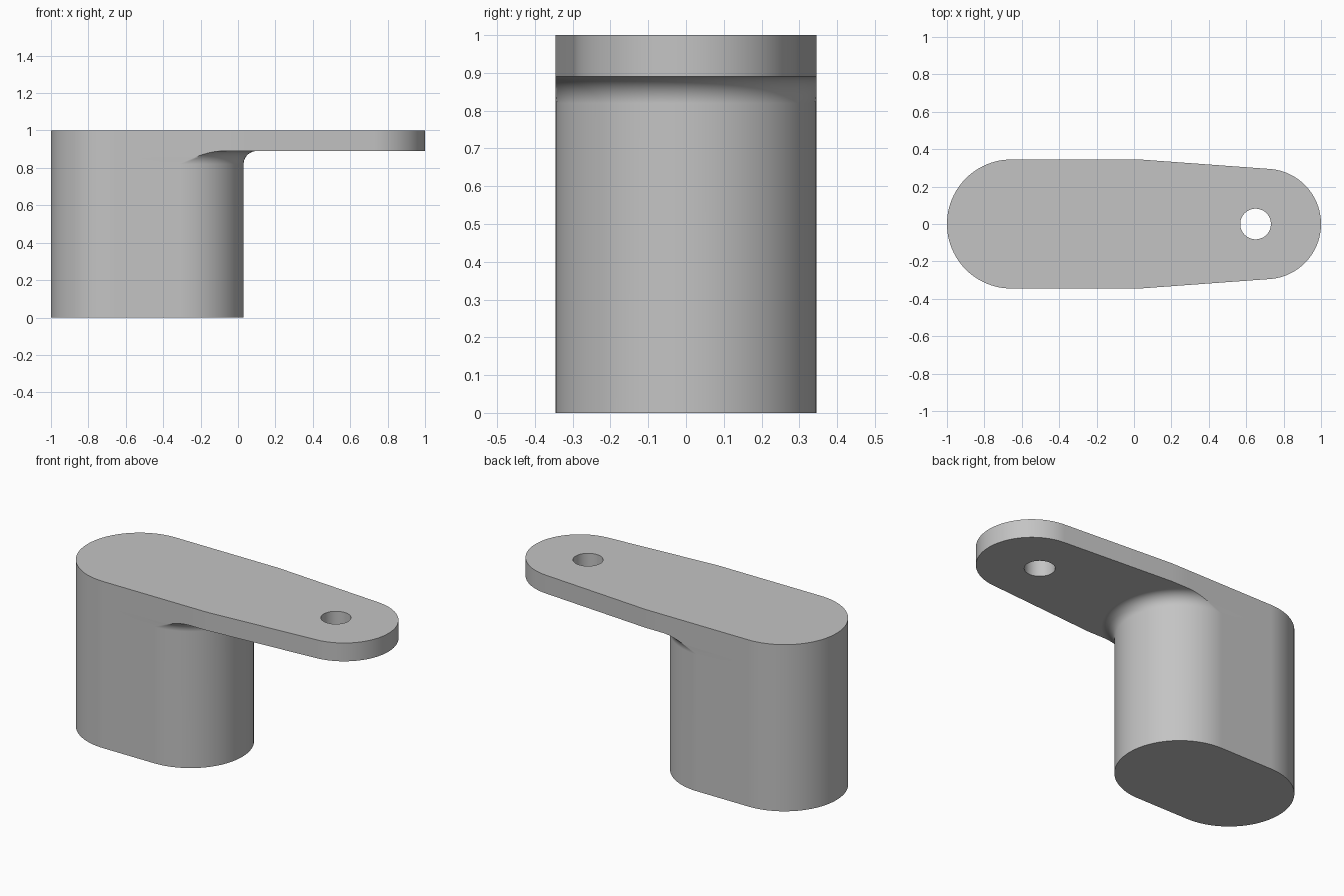
import bpy, bmesh
from math import pi, sin, cos, asin, radians

# Remove the default cube
cube = bpy.data.objects.get("Cube")
if cube:
    bpy.data.objects.remove(cube, do_unlink=True)

N = 24                      # segments per arc
R = 0.345                   # half width of the post
LEFT, RIGHT = -0.655, -0.315  # centres of the post's round ends
UNDER, TOP = 0.89, 1.0      # underside and top of the arm
FILLET = 0.07
TIP_X, TIP_R = 0.705, 0.295
HOLE_X, HOLE_R = 0.65, 0.082

bm = bmesh.new()


def arc(cx, r, start, end, z):
    """Row of vertices along an arc centred on the x axis."""
    angles = [start + (end - start) * i / N for i in range(N + 1)]
    return [bm.verts.new((cx + r * cos(a), r * sin(a), z)) for a in angles]


def post_ring(offset, z):
    """Half slot outline; the inner end grows but stays within the width."""
    r = R + offset
    return arc(LEFT, R, pi, pi / 2, z) + arc(RIGHT, r, asin(R / r), 0, z)


def bridge(lower, upper):
    for i in range(len(lower) - 1):
        bm.faces.new((lower[i], lower[i + 1], upper[i + 1], upper[i]))


# Post with a fillet flaring into the arm (back half, mirrored later)
rings = [post_ring(0, 0)]
steps = 12
for i in range(steps + 1):
    t = pi / 2 * i / steps
    rings.append(post_ring(FILLET * (1 - cos(t)), UNDER - FILLET + FILLET * sin(t)))
for low, high in zip(rings, rings[1:]):
    bridge(low, high)
bm.faces.new(rings[0])

# Tapered arm with a rounded tip
tip = [bm.verts.new((0.03, R, UNDER))]
tip += arc(TIP_X, TIP_R, pi / 2 - 0.07, 0, UNDER)
outline = rings[-1][:N + 2] + tip
top_outline = [bm.verts.new((v.co.x, v.co.y, TOP)) for v in outline]
bridge(outline, top_outline)

# Hole through the arm, and the flat faces around it
hole_low = arc(HOLE_X, HOLE_R, 0, pi, UNDER)
hole_top = arc(HOLE_X, HOLE_R, 0, pi, TOP)
bridge(hole_low, hole_top)
bm.faces.new(top_outline + hole_top)
bm.faces.new(rings[-1][N + 1:][::-1] + tip + hole_low)

# Mirror to the front half
bmesh.ops.mirror(bm, geom=bm.verts[:] + bm.edges[:] + bm.faces[:],
                 axis='Y', merge_dist=0.0001)
bmesh.ops.remove_doubles(bm, verts=bm.verts[:], dist=0.00005)
bmesh.ops.recalc_face_normals(bm, faces=bm.faces[:])

mesh = bpy.data.meshes.new("post_with_arm")
bm.to_mesh(mesh)
bm.free()
bracket = bpy.data.objects.new("post_with_arm", mesh)
bpy.context.collection.objects.link(bracket)

# Plain grey material
grey = bpy.data.materials.new("grey")
grey.use_nodes = True
grey.diffuse_color = (0.55, 0.55, 0.55, 1)
grey.node_tree.nodes["Principled BSDF"].inputs["Base Color"].default_value = grey.diffuse_color
mesh.materials.append(grey)

# Smooth curves, crisp rims
bpy.ops.object.select_all(action='DESELECT')
bracket.select_set(True)
bpy.context.view_layer.objects.active = bracket
bpy.ops.object.shade_smooth_by_angle(angle=radians(30))
weighted = bracket.modifiers.new("weighted_normals", 'WEIGHTED_NORMAL')
weighted.keep_sharp = True
